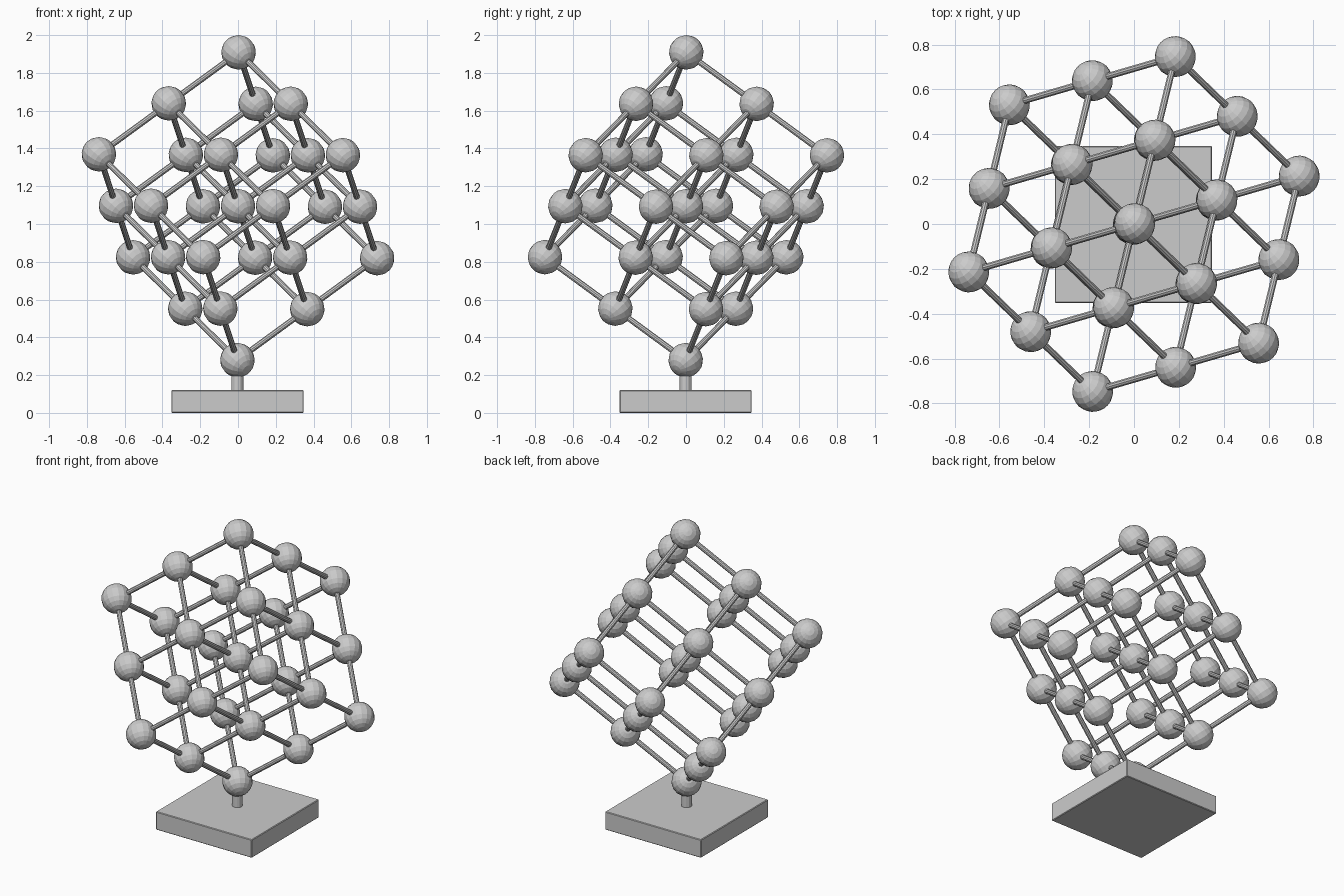
import bpy, math
from mathutils import Vector, Matrix

if "Cube" in bpy.data.objects:
    bpy.data.objects.remove(bpy.data.objects["Cube"])

S = 0.4703                      # lattice spacing
BALL_R, ROD_R = 0.0915, 0.0155
CENTRE = Vector((0, 0, 1.094))

# lattice frame: cube with its body diagonal upright (with a hair of tilt)
H, V = S * math.sqrt(2 / 3), S / math.sqrt(3)
tilt = Vector((0, 0, 1)).rotation_difference(Vector((0.004, 0.002, 1)))
axes = []
for k in range(3):
    a = math.radians(16.2 + 180 + 120 * k + 60)
    axes.append(tilt @ Vector((H * math.cos(a), H * math.sin(a), V)))
frame = Matrix([a.normalized() for a in axes]).transposed().to_4x4()


def node(i, j, k):
    return CENTRE + axes[0] * i + axes[1] * j + axes[2] * k


def rod(name, p, q, radius, sides):
    d = q - p
    bpy.ops.mesh.primitive_cylinder_add(vertices=sides, radius=radius, depth=d.length,
                                        location=(p + q) / 2,
                                        rotation=d.to_track_quat('Z', 'Y').to_euler())
    bpy.context.object.name = name


# display base
bpy.ops.mesh.primitive_cube_add(size=1, location=(-0.003, -0.002, 0.06))
base = bpy.context.object
base.name = "base"
base.scale = (0.70, 0.70, 0.12)
bpy.ops.object.transform_apply(location=False, rotation=False, scale=True)
bev = base.modifiers.new("bevel", 'BEVEL')
bev.width, bev.segments = 0.004, 1

# short post holding the lowest ball
rod("post", Vector((-0.003, -0.002, 0.11)), Vector((-0.003, -0.002, 0.27)), 0.032, 12)

# balls at the lattice points, sharing one mesh
bpy.ops.mesh.primitive_uv_sphere_add(segments=16, ring_count=10, radius=BALL_R)
ball = bpy.context.object
mesh = ball.data
bpy.data.objects.remove(ball)
R = (-1, 0, 1)
for i in R:
    for j in R:
        for k in R:
            o = bpy.data.objects.new("ball", mesh)
            o.matrix_world = Matrix.Translation(node(i, j, k)) @ frame
            bpy.context.collection.objects.link(o)

# rods along the three lattice directions
for a in R:
    for b in R:
        rod("rod_a", node(-1, a, b), node(1, a, b), ROD_R, 10)
        rod("rod_b", node(a, -1, b), node(a, 1, b), ROD_R, 10)
        rod("rod_c", node(a, b, -1), node(a, b, 1), ROD_R, 10)
